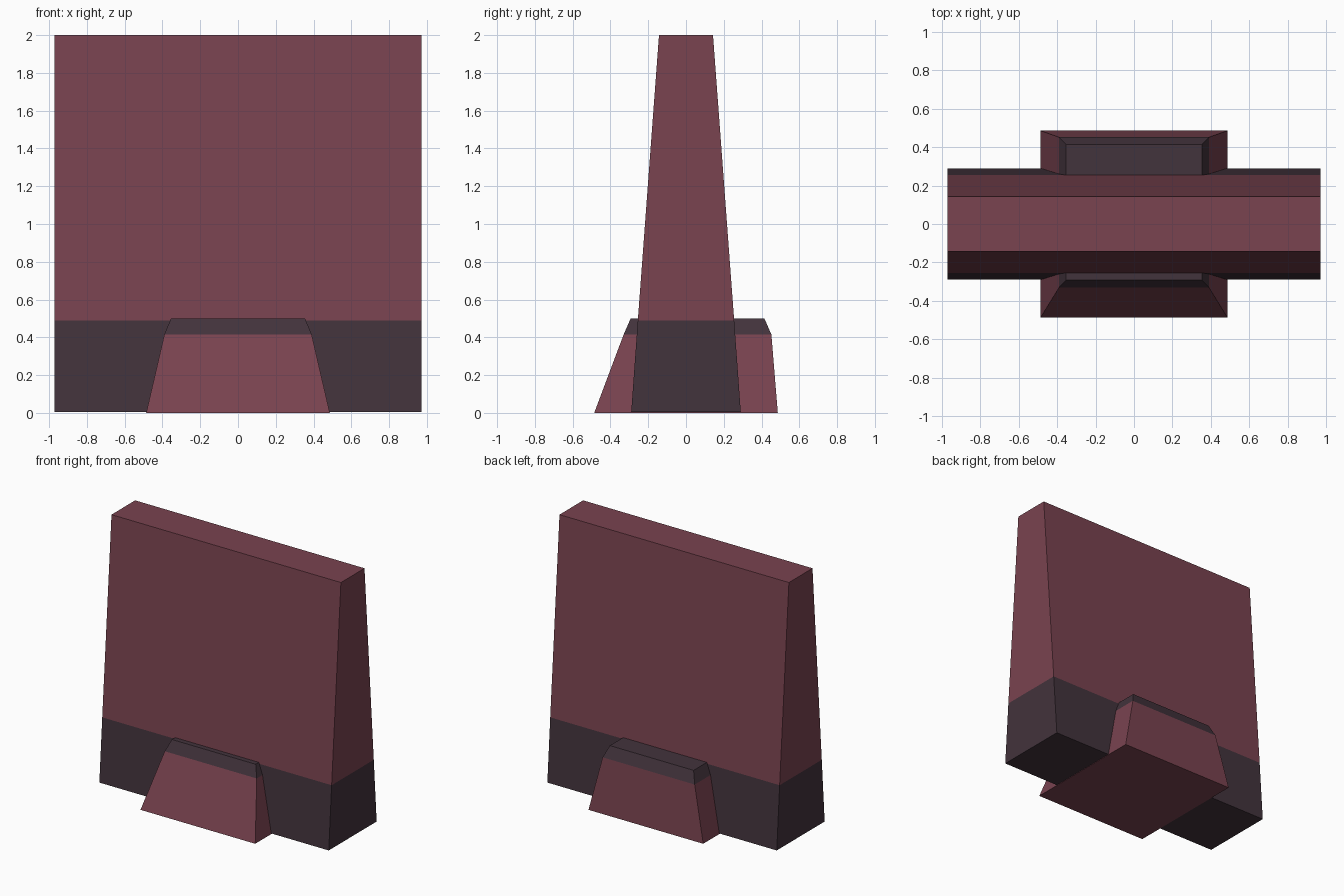
import bpy

if "Cube" in bpy.data.objects:
    bpy.data.objects.remove(bpy.data.objects["Cube"])


def material(name, rgb):
    m = bpy.data.materials.new(name)
    m.diffuse_color = (*rgb, 1.0)
    m.use_nodes = True
    m.node_tree.nodes["Principled BSDF"].inputs["Base Color"].default_value = m.diffuse_color
    return m


RED = material("dusty_red", (0.192, 0.056, 0.079))
DARK = material("dark_plum", (0.055, 0.033, 0.045))


def lofted_block(name, levels, dark_rule):
    """Stack rectangles (z, half_x, y_front, y_back) into a closed block."""
    verts, faces = [], []
    for z, hx, y0, y1 in levels:
        verts += [(-hx, y0, z), (hx, y0, z), (hx, y1, z), (-hx, y1, z)]
    faces.append((3, 2, 1, 0))
    for k in range(len(levels) - 1):
        a, b = 4 * k, 4 * k + 4
        for i in range(4):
            j = (i + 1) % 4
            faces.append((a + i, a + j, b + j, b + i))
    t = 4 * (len(levels) - 1)
    faces.append((t, t + 1, t + 2, t + 3))
    me = bpy.data.meshes.new(name)
    me.from_pydata(verts, [], faces)
    me.materials.append(RED)
    me.materials.append(DARK)
    for p in me.polygons:
        p.material_index = 1 if dark_rule(p.center.z) else 0
    ob = bpy.data.objects.new(name, me)
    bpy.context.collection.objects.link(ob)
    return ob


# Tapered wall slab with a dark lower band
lofted_block("wall_slab",
             [(0.004, 0.972, -0.29, 0.29),
              (0.49, 0.972, -0.255, 0.255),
              (2.0, 0.972, -0.143, 0.143)],
             lambda z: z < 0.49)

# Foot running through the wall: shallow front slope, steep back, dark bevelled cap
lofted_block("foot_block",
             [(0.0, 0.486, -0.486, 0.486),
              (0.415, 0.39, -0.33, 0.452),
              (0.5, 0.355, -0.293, 0.415)],
             lambda z: z > 0.415)
